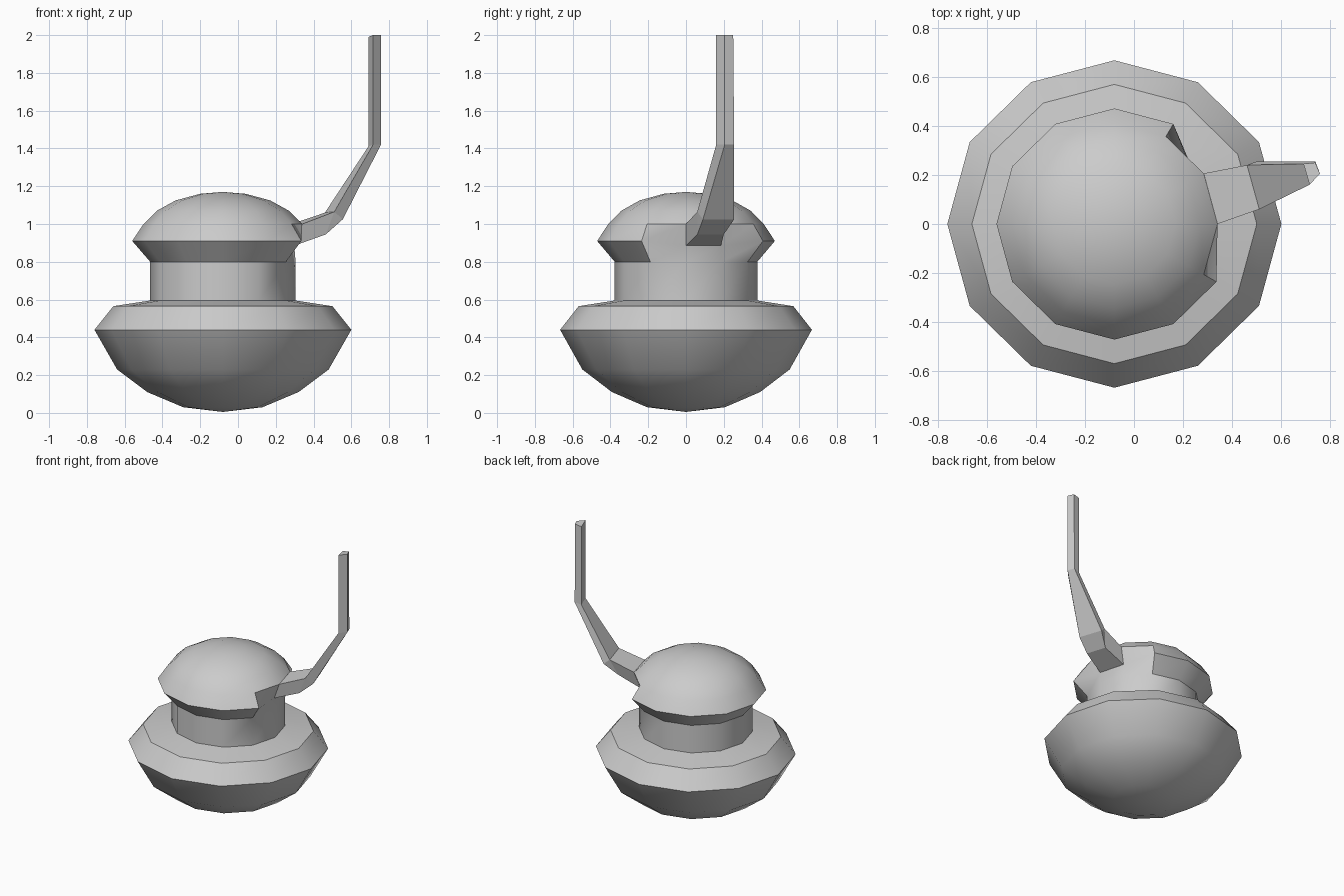
import bpy, bmesh
from math import sin, cos, radians, pi

if "Cube" in bpy.data.objects:
    bpy.data.objects.remove(bpy.data.objects["Cube"])

CX, SIDES, YS = -0.08, 12, 0.98


def make_object(name, bm, smooth):
    bmesh.ops.remove_doubles(bm, verts=bm.verts, dist=0.0005)
    bmesh.ops.recalc_face_normals(bm, faces=bm.faces)
    me = bpy.data.meshes.new(name)
    bm.to_mesh(me)
    bm.free()
    ob = bpy.data.objects.new(name, me)
    bpy.context.collection.objects.link(ob)
    if smooth:
        bpy.ops.object.select_all(action='DESELECT')
        ob.select_set(True)
        bpy.context.view_layer.objects.active = ob
        bpy.ops.object.shade_smooth_by_angle(angle=radians(35))
    return ob


def bridge(bm, a, b):
    n = len(a)
    for i in range(n):
        j = (i + 1) % n
        bm.faces.new((a[i], a[j], b[j], b[i]))


# body: twelve-sided turned shape with bowl, neck and domed cap
profile = [(0.21, 0.03), (0.40, 0.11), (0.56, 0.23), (0.68, 0.44), (0.58, 0.565),
           (0.385, 0.595), (0.385, 0.80), (0.48, 0.91), (0.42, 1.0), (0.35, 1.07),
           (0.25, 1.125), (0.12, 1.16)]
RIM = 7
bm = bmesh.new()
rings = []
for k, (r, z) in enumerate(profile):
    ring = []
    for i in range(SIDES):
        a = 2 * pi * i / SIDES
        # the rim is tucked in below the dome where the arm starts
        rr, zz = (0.378, 0.885) if k == RIM and i in (0, 1) else (r, z)
        ring.append(bm.verts.new((CX + rr * cos(a), YS * rr * sin(a), zz)))
    rings.append(ring)
for a, b in zip(rings, rings[1:]):
    bridge(bm, a, b)
for ring, z in ((rings[0], 0.005), (rings[-1], 1.17)):
    tip = bm.verts.new((CX, 0, z))
    for i in range(SIDES):
        bm.faces.new((ring[i], ring[(i + 1) % SIDES], tip))
make_object("body", bm, True)

# arm: bent bar; sections run inner front, inner back, outer back, outer front
sections = [
    [(0.34, 0, 1.0), (0.284, 0.206, 1.0), (0.247, 0.185, 0.885), (0.298, 0, 0.885)],
    [(0.51, 0.06, 1.065), (0.46, 0.24, 1.06), (0.42, 0.20, 0.945), (0.465, 0.06, 0.945)],
    [(0.51, 0.06, 1.065), (0.46, 0.24, 1.06), (0.50, 0.255, 1.025), (0.555, 0.09, 1.025)],
    [(0.715, 0.16, 1.42), (0.69, 0.245, 1.41), (0.738, 0.255, 1.42), (0.757, 0.205, 1.42)],
    [(0.715, 0.16, 2.0), (0.69, 0.245, 1.99), (0.738, 0.25, 2.0), (0.757, 0.205, 2.0)],
]
bm = bmesh.new()
loops = [[bm.verts.new(p) for p in s] for s in sections]
for n, (a, b) in enumerate(zip(loops, loops[1:])):
    if n == 1:
        # elbow wedge: both sections share the inner edge
        bm.faces.new((a[2], a[3], b[3], b[2]))
        bm.faces.new((a[1], a[2], b[2]))
        bm.faces.new((a[3], a[0], b[3]))
    else:
        bridge(bm, a, b)
bm.faces.new(loops[0])
bm.faces.new(loops[-1])
make_object("arm", bm, False)
